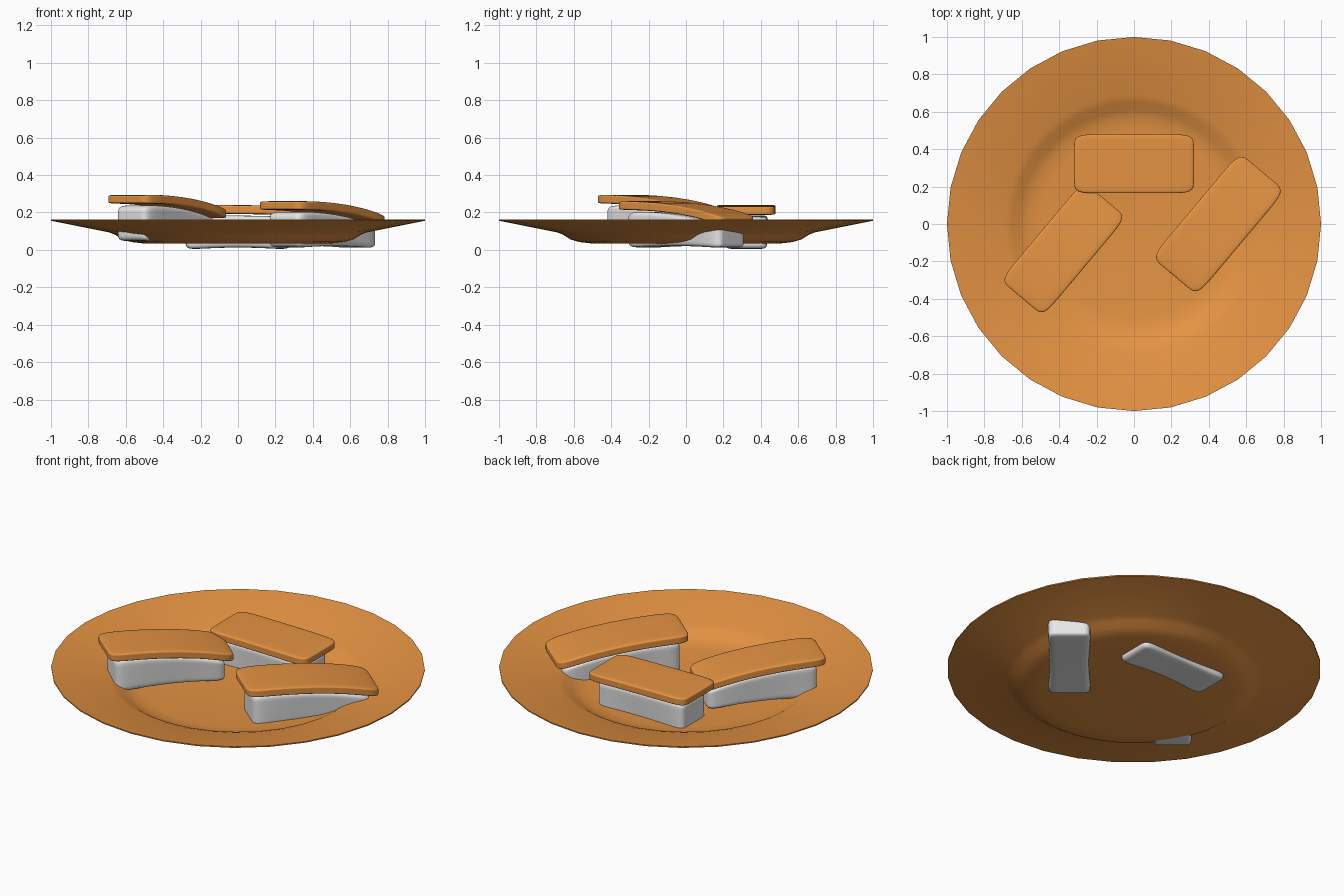
import bpy, bmesh, math
from mathutils import Matrix

if "Cube" in bpy.data.objects:
    bpy.data.objects.remove(bpy.data.objects["Cube"])


def material(name, rgb):
    m = bpy.data.materials.new(name)
    m.diffuse_color = (*rgb, 1)
    m.use_nodes = True
    m.node_tree.nodes["Principled BSDF"].inputs["Base Color"].default_value = m.diffuse_color
    return m


ORANGE = material("warm orange", (0.78, 0.29, 0.055))
WHITE = material("rice white", (0.8, 0.8, 0.8))


def finish(name, bm, mat, angle):
    bmesh.ops.recalc_face_normals(bm, faces=bm.faces)
    me = bpy.data.meshes.new(name)
    bm.to_mesh(me)
    bm.free()
    me.materials.append(mat)
    ob = bpy.data.objects.new(name, me)
    bpy.context.collection.objects.link(ob)
    bpy.ops.object.select_all(action='DESELECT')
    ob.select_set(True)
    bpy.context.view_layer.objects.active = ob
    bpy.ops.object.shade_smooth_by_angle(angle=math.radians(angle))
    return ob


# Plate: thin profile spun around z in 32 steps
outer = [(0, .034), (.50, .034), (.57, .042), (.62, .057), (.655, .08), (.69, .094), (1, .156)]
inner = [(1, .163), (.69, .102), (.65, .088), (.612, .064), (.565, .049), (.50, .041), (0, .041)]
bm = bmesh.new()
pts = [bm.verts.new((0, r, z)) for r, z in outer + inner]
edges = [bm.edges.new(p) for p in zip(pts, pts[1:])]
bmesh.ops.spin(bm, geom=pts + edges, cent=(0, 0, 0), axis=(0, 0, 1),
               angle=2 * math.pi, steps=32)
bmesh.ops.remove_doubles(bm, verts=bm.verts, dist=1e-4)
finish("plate", bm, ORANGE, 40)


def droop(s):
    """Height offset along the length: gentle arch, falling at the far end."""
    return -0.035 * s - 0.022 * s * s - 0.012 * max(s, 0) ** 3


def pillow(name, mat, half, place, shape):
    """Soft block: subdivided cube, shaped by a rule, then smoothed."""
    bm = bmesh.new()
    bmesh.ops.create_cube(bm, size=2)
    bmesh.ops.subdivide_edges(bm, edges=bm.edges[:], cuts=3, use_grid_fill=True)
    for v in bm.verts:
        s, w, t = [c * 1.15 if abs(c) < .9 else c for c in v.co]
        v.co = shape(s, w, t, half)
    bmesh.ops.transform(bm, matrix=place, verts=bm.verts)
    ob = finish(name, bm, mat, 180)
    sub = ob.modifiers.new("smooth", 'SUBSURF')
    sub.levels = sub.render_levels = 2


def piece(label, x, y, z, angle, length, width, bend):
    place = Matrix.Translation((x, y, z)) @ Matrix.Rotation(math.radians(angle), 4, 'Z')

    def topping(s, w, t, h):
        return (s * h[0], w * h[1], .216 + t * h[2] + bend * droop(s))

    def rice(s, w, t, h):
        waist = 1 - .14 * (1 - s * s) * (1 - t) / 2
        up = (t + 1) / 2
        arch = .014 * (1 - s * s) * (1 - up)
        return (s * h[0], w * h[1] * waist,
                up * (2 * h[2] + bend * droop(s)) + arch)

    pillow(label + "_topping", ORANGE, (length / 2, width / 2, .024), place, topping)
    pillow(label + "_rice", WHITE, (length / 2 - .04, width / 2 - .04, .092), place, rice)


# Three rice pieces with draped toppings
piece("back", 0, .322, 0, 0, .64, .315, .1)
piece("left", -.378, -.132, .042, 50, .69, .30, 1)
piece("right", .451, 0, .008, 50, .73, .318, 1)
